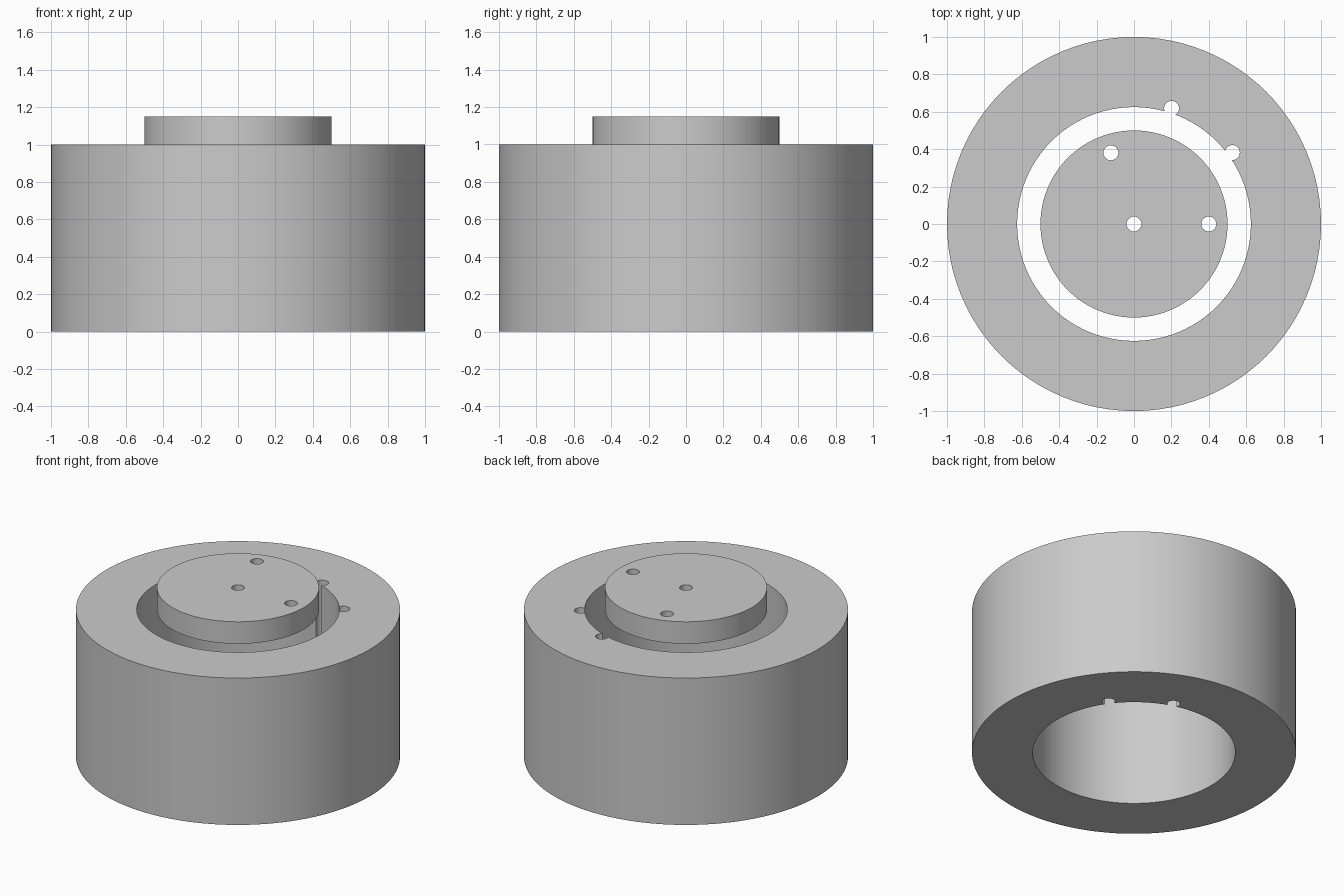
import bpy
from math import cos, sin, radians

cube = bpy.data.objects.get("Cube")
if cube:
    bpy.data.objects.remove(cube, do_unlink=True)

# Single plain grey
grey = bpy.data.materials.new("plain grey")
grey.use_nodes = True
colour = (0.6, 0.6, 0.6, 1)
grey.diffuse_color = colour
grey.node_tree.nodes["Principled BSDF"].inputs["Base Color"].default_value = colour


def cylinder(name, radius, bottom, top, spot=(0, 0), sides=96):
    bpy.ops.mesh.primitive_cylinder_add(
        vertices=sides, radius=radius, depth=top - bottom,
        location=(spot[0], spot[1], (top + bottom) / 2))
    obj = bpy.context.object
    obj.name = name
    obj.data.materials.append(grey)
    return obj


def polar(radius, angle):
    return radius * cos(radians(angle)), radius * sin(radians(angle))


def drill(body, radius, spot, sides):
    """Cut a vertical hole right through the body."""
    cutter = cylinder("cutter", radius, -1, 2, spot, sides)
    mod = body.modifiers.new("hole", "BOOLEAN")
    mod.operation = "DIFFERENCE"
    mod.solver = "EXACT"
    mod.object = cutter
    bpy.ops.object.select_all(action="DESELECT")
    body.select_set(True)
    bpy.context.view_layer.objects.active = body
    bpy.ops.object.modifier_apply(modifier=mod.name)
    bpy.data.objects.remove(cutter, do_unlink=True)


def finish(body):
    bpy.ops.object.select_all(action="DESELECT")
    body.select_set(True)
    bpy.context.view_layer.objects.active = body
    bpy.ops.object.shade_smooth_by_angle(angle=radians(30))


HOLE = 0.04

# Thick outer ring with a wide bore and two grooves along it
ring = cylinder("outer_ring", 1, 0, 1)
drill(ring, 0.625, (0, 0), 96)
for angle in (36, 72):
    drill(ring, HOLE, polar(0.65, angle), 24)
finish(ring)

# Thin disc above the bore, with a centre hole and two off-centre holes
disc = cylinder("top_disc", 0.5, 1, 1.15)
for spot in ((0, 0), polar(0.4, 0), polar(0.4, 108)):
    drill(disc, HOLE, spot, 24)
finish(disc)
